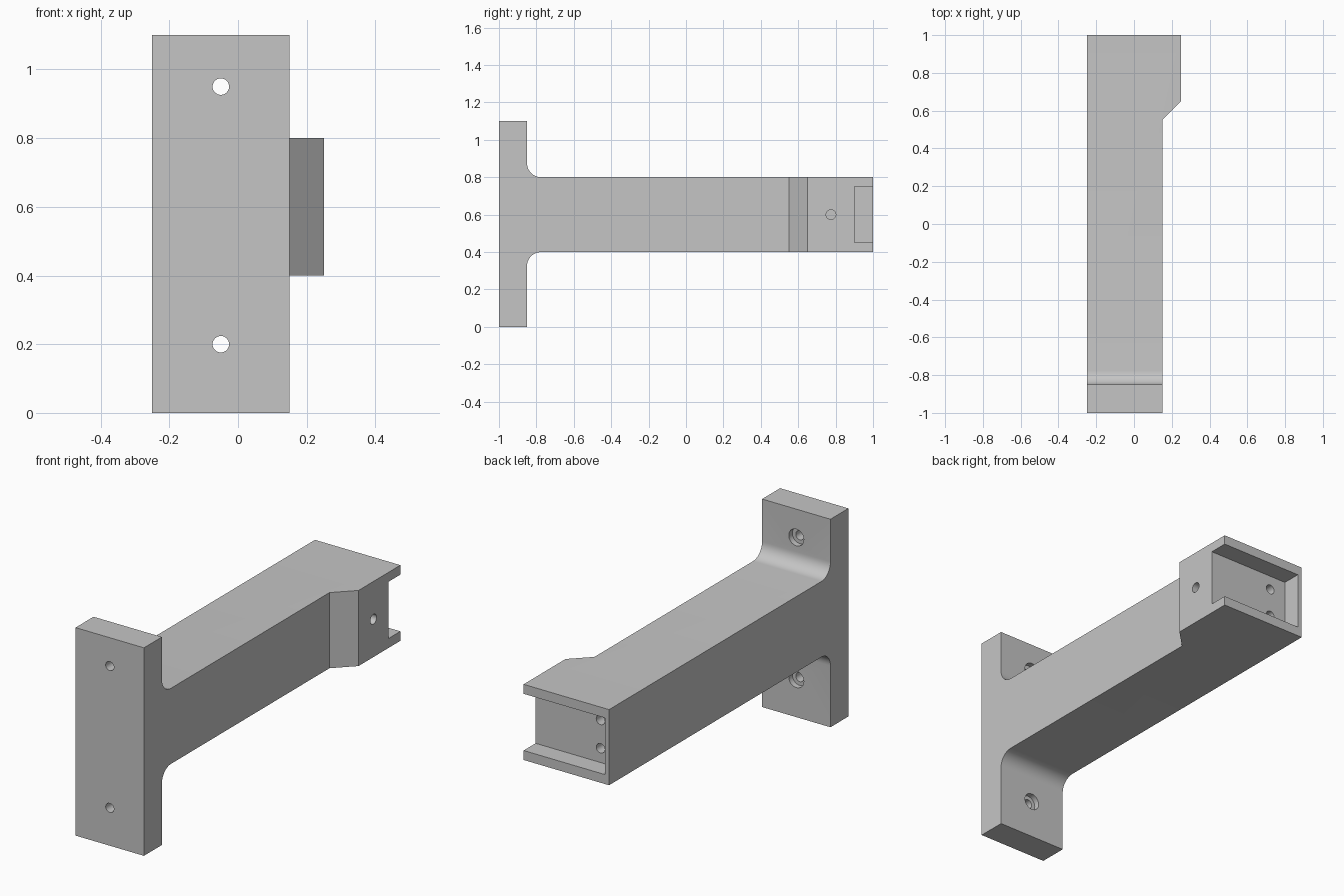
import bpy, bmesh, math
from mathutils import Vector

if "Cube" in bpy.data.objects:
    bpy.data.objects.remove(bpy.data.objects["Cube"], do_unlink=True)

GREY = (0.56, 0.56, 0.56, 1)
metal = bpy.data.materials.new("light grey")
metal.use_nodes = True
metal.diffuse_color = GREY
metal.node_tree.nodes["Principled BSDF"].inputs["Base Color"].default_value = GREY


def prism(name, points, direction):
    """Closed solid: a planar outline swept along a direction."""
    bm = bmesh.new()
    face = bm.faces.new([bm.verts.new(p) for p in points])
    swept = bmesh.ops.extrude_face_region(bm, geom=[face], use_keep_orig=True)
    moved = [g for g in swept["geom"] if isinstance(g, bmesh.types.BMVert)]
    bmesh.ops.translate(bm, vec=direction, verts=moved)
    bmesh.ops.recalc_face_normals(bm, faces=bm.faces)
    mesh = bpy.data.meshes.new(name)
    bm.to_mesh(mesh)
    bm.free()
    mesh.materials.append(metal)
    obj = bpy.data.objects.new(name, mesh)
    bpy.context.collection.objects.link(obj)
    return obj


def arc(cy, cz, r, start, end, steps=10):
    angles = [math.radians(start + (end - start) * i / steps) for i in range(steps + 1)]
    return [(cy + r * math.cos(a), cz + r * math.sin(a)) for a in angles]


def drill(name, start, direction, r, sides=32):
    """Round cutter running from start along x or y."""
    ring = []
    for i in range(sides):
        a = 2 * math.pi * i / sides
        u, v = r * math.cos(a), r * math.sin(a)
        ring.append(Vector(start) + Vector((0, u, v) if direction[0] else (u, 0, v)))
    return prism(name, ring, direction)


# Bracket body: wall plate and arm in one side profile with filleted corners
R, PLATE, LOW, HIGH = 0.075, -0.85, 0.4, 0.8
profile = [(-1, 0), (PLATE, 0)]
profile += arc(PLATE + R, LOW - R, R, 180, 90)
profile += [(1, LOW), (1, HIGH)]
profile += arc(PLATE + R, HIGH + R, R, 270, 180)
profile += [(PLATE, 1.1), (-1, 1.1)]
bracket = prism("bracket", [(-0.25, y, z) for y, z in profile], (0.5, 0, 0))

# Side relief that leaves the wider end with its slanted shoulder
relief = [(0.15, -1.2), (0.15, 0.55), (0.35, 0.75), (0.35, -1.2)]
cutters = [prism("side_relief", [(x, y, -0.1) for x, y in relief], (0, 0, 1.4))]

# End pocket, open to the back and to the left
pocket = [(-0.225, 0.9), (0.35, 0.9), (0.35, 1.1), (-0.225, 1.1)]
cutters.append(prism("end_pocket", [(x, y, 0.45) for x, y in pocket], (0, 0, 0.3)))

# Plate screw holes with counterbores
for z in (0.2, 0.95):
    cutters.append(drill("screw_hole", (-0.05, -1.1, z), (0, 0.4, 0), 0.024))
    cutters.append(drill("counterbore", (-0.05, PLATE - 0.03, z), (0, 0.2, 0), 0.044))

# Blind holes in the pocket floor and in the wide side
for z in (0.525, 0.675):
    cutters.append(drill("pocket_hole", (-0.13, 0.7, z), (0, 0.25, 0), 0.025))
cutters.append(drill("side_hole", (0.05, 0.775, 0.6), (0.3, 0, 0), 0.026))

# Cut everything out of the body
bpy.context.view_layer.objects.active = bracket
for cutter in cutters:
    cutter.hide_render = True
    mod = bracket.modifiers.new(cutter.name, "BOOLEAN")
    mod.operation, mod.solver, mod.object = "DIFFERENCE", "EXACT", cutter
    bpy.ops.object.modifier_apply(modifier=mod.name)
    bpy.data.objects.remove(cutter, do_unlink=True)

# Smooth the fillets and bores, keep the edges sharp
bpy.ops.object.select_all(action="DESELECT")
bracket.select_set(True)
bpy.ops.object.shade_smooth_by_angle(angle=math.radians(30))
